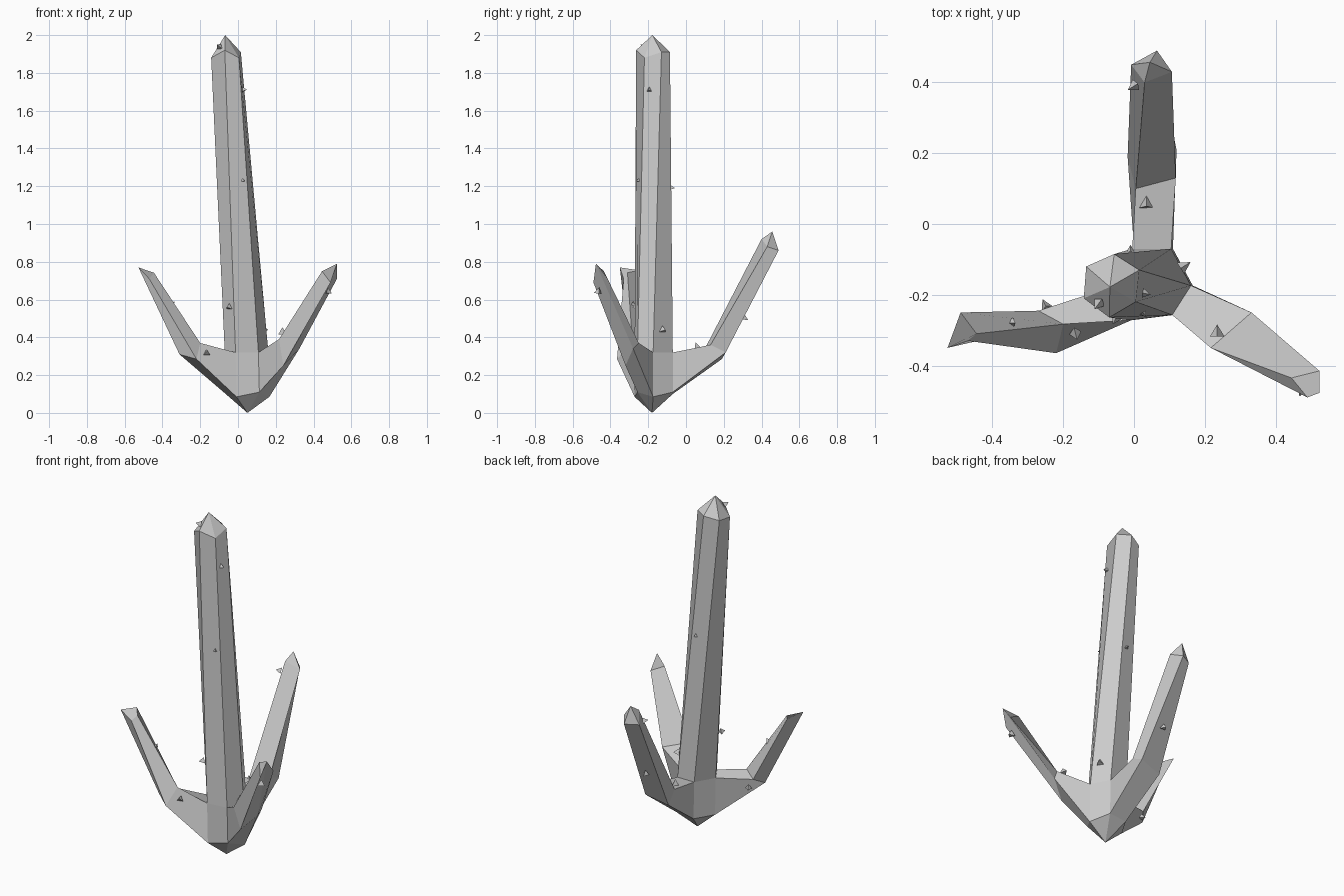
import bpy, bmesh
from mathutils import Vector


def finish(name, bm):
    bmesh.ops.triangulate(bm, faces=[f for f in bm.faces if len(f.verts) > 4])
    bmesh.ops.recalc_face_normals(bm, faces=bm.faces[:])
    mesh = bpy.data.meshes.new(name)
    bm.to_mesh(mesh)
    bm.free()
    obj = bpy.data.objects.new(name, mesh)
    bpy.context.collection.objects.link(obj)
    return obj


def add_loft(bm, rings, skip=()):
    """Skin a list of vertex rings, leaving out any (level, side) in skip."""
    n = len(rings[0])
    for k, (lo, hi) in enumerate(zip(rings, rings[1:])):
        for i in range(n):
            if (k, i) not in skip:
                j = (i + 1) % n
                bm.faces.new((lo[i], lo[j], hi[j], hi[i]))


def add_fan(bm, ring, point):
    tip = bm.verts.new(point)
    for i in range(len(ring)):
        bm.faces.new((ring[i], ring[(i + 1) % len(ring)], tip))


# Tapering six-sided trunk with pointed ends
foot_xy = [(0.11, -0.07), (0.166, -0.174), (0.113, -0.257),
           (-0.008, -0.272), (-0.065, -0.18), (0.0, -0.07)]
top_xy = [(-0.056, -0.085), (0.015, -0.13), (0.005, -0.22),
          (-0.07, -0.264), (-0.142, -0.21), (-0.135, -0.12)]
top_z = [1.91, 1.91, 1.88, 1.92, 1.88, 1.89]
foot_z = [0.11, 0.085, 0.11, 0.085, 0.1, 0.1]
body = bmesh.new()
low = [body.verts.new((x, y, z)) for (x, y), z in zip(foot_xy, foot_z)]
mid = [body.verts.new((x - 0.005, y, 0.32)) for x, y in foot_xy]
top = [body.verts.new((x, y, z)) for (x, y), z in zip(top_xy, top_z)]
add_fan(body, low, (0.05, -0.18, 0.0))
add_fan(body, top, (-0.068, -0.178, 2.0))

# Three bent arms grow from alternate trunk sides: (side, elbow, end)
arms = [
    (1, [(0.332, -0.25, 0.37), (0.217, -0.35, 0.39),
         (0.24, -0.32, 0.25), (0.325, -0.28, 0.34)],
        [(0.524, -0.415, 0.71), (0.445, -0.435, 0.75),
         (0.49, -0.49, 0.69), (0.524, -0.477, 0.79)]),
    (3, [(-0.2, -0.283, 0.37), (-0.27, -0.245, 0.34),
         (-0.31, -0.3, 0.31), (-0.22, -0.365, 0.285)],
        [(-0.445, -0.31, 0.742), (-0.49, -0.25, 0.755),
         (-0.527, -0.35, 0.77), (-0.47, -0.33, 0.71)]),
    (5, [(0.005, 0.10, 0.34), (0.118, 0.13, 0.36),
         (0.12, 0.21, 0.32), (-0.018, 0.19, 0.285)],
        [(0.03, 0.40, 0.92), (0.107, 0.43, 0.88),
         (0.065, 0.49, 0.86), (-0.008, 0.45, 0.86)]),
]
add_loft(body, [low, mid, top], skip={(0, a[0]) for a in arms})
for side, elbow, end in arms:
    j = (side + 1) % 6
    base = [mid[side], mid[j], low[j], low[side]]
    bend = [body.verts.new(p) for p in elbow]
    last = [body.verts.new(p) for p in end]
    add_loft(body, [base, bend, last])
    if side == 5:
        add_fan(body, last, (0.045, 0.457, 0.96))
    else:
        body.faces.new(last)
finish("cactus_body", body)

# Small three-sided thorns: (position, outward direction, size)
thorns = [
    ((0.025, -0.195, 1.71), (1, -0.2, 0), 0.022),
    ((0.025, -0.25, 1.23), (0.6, -0.8, 0), 0.016),
    ((-0.10, -0.225, 1.94), (-0.5, -0.7, 0.4), 0.02),
    ((-0.01, -0.08, 1.19), (0, 1, 0), 0.02),
    ((-0.05, -0.265, 0.56), (-0.5, -0.9, 0), 0.02),
    ((0.14, -0.12, 0.44), (0.8, 0.5, 0), 0.022),
    ((0.235, -0.31, 0.43), (0, -0.3, 1), 0.024),
    ((0.475, -0.465, 0.64), (-0.3, -0.9, -0.2), 0.023),
    ((-0.345, -0.28, 0.575), (0.5, 0, 0.8), 0.018),
    ((-0.165, -0.31, 0.32), (0.2, -0.8, 0.5), 0.02),
    ((-0.25, -0.23, 0.29), (-0.4, 0.8, -0.3), 0.02),
    ((0.0, 0.39, 0.86), (-0.8, -0.5, 0.2), 0.02),
    ((0.035, 0.055, 0.35), (0, -0.2, 1), 0.023),
    ((0.05, 0.31, 0.5), (0, 0.9, -0.4), 0.02),
]
bm = bmesh.new()
for pos, aim, size in thorns:
    d = Vector(aim).normalized()
    m = d.to_track_quat('Z', 'Y').to_matrix().to_4x4()
    m.translation = Vector(pos) + d * size * 0.3
    bmesh.ops.create_cone(bm, cap_ends=True, segments=3, radius1=size,
                          radius2=0, depth=size * 1.5, matrix=m)
bmesh.ops.remove_doubles(bm, verts=bm.verts[:], dist=0.0001)
finish("thorns", bm)
